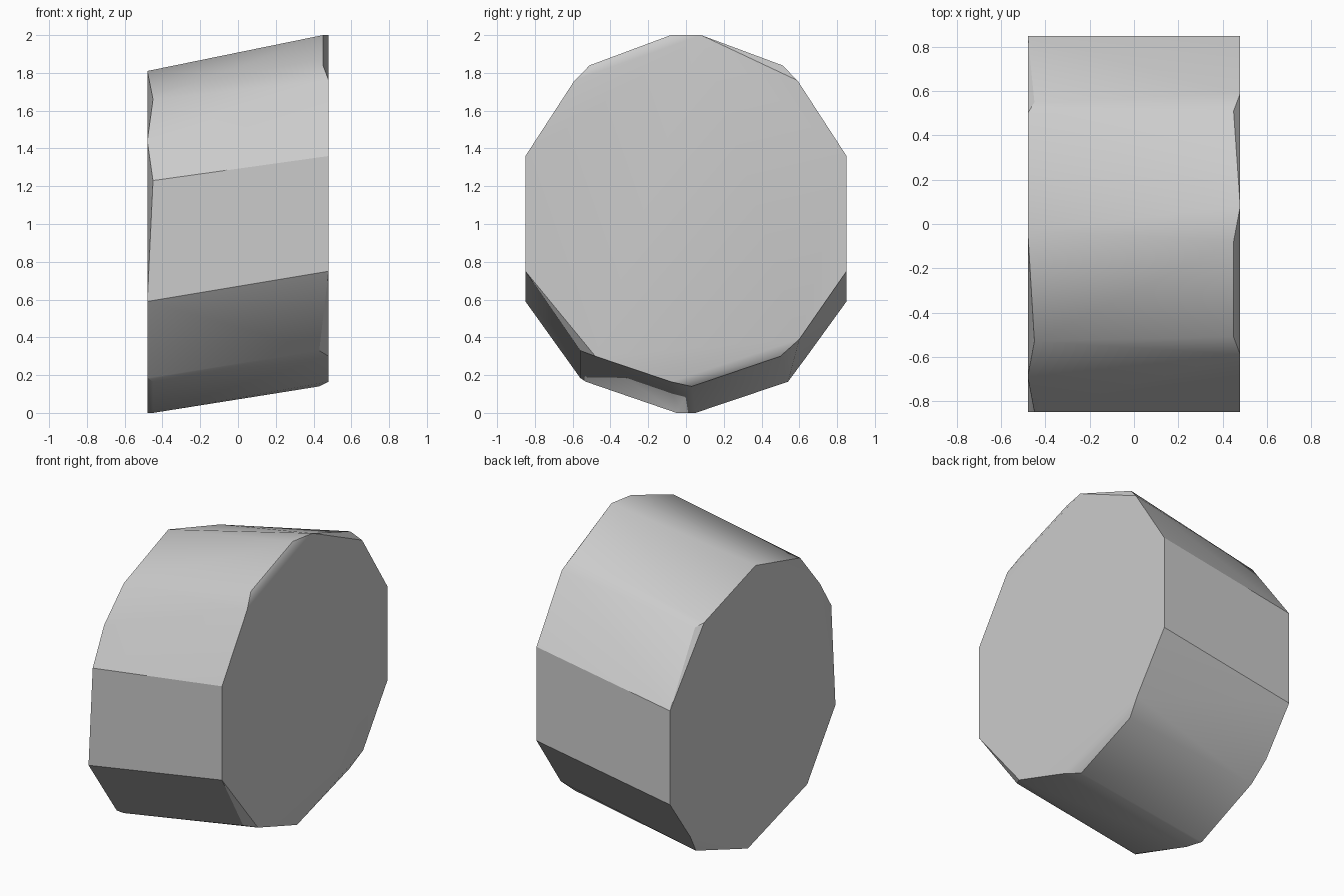
import bpy
import bmesh
import math

# Remove the default object
cube = bpy.data.objects.get("Cube")
if cube:
    bpy.data.objects.remove(cube, do_unlink=True)

HALF_WIDTH = 0.48


def make_material(name, rgb):
    mat = bpy.data.materials.new(name)
    mat.use_nodes = True
    colour = (*rgb, 1.0)
    mat.diffuse_color = colour
    mat.node_tree.nodes["Principled BSDF"].inputs["Base Color"].default_value = colour
    return mat


def make_hull(name, rims, mat):
    """Wrap a convex skin around two rims of (inset, y, z) corners."""
    bm = bmesh.new()
    for side, rim in rims:
        for inset, y, z in rim:
            bm.verts.new((side * (HALF_WIDTH - inset), y, z))
    hull = bmesh.ops.convex_hull(bm, input=bm.verts[:])
    inside = [g for g in hull["geom_interior"] if isinstance(g, bmesh.types.BMVert)]
    bmesh.ops.delete(bm, geom=inside, context="VERTS")
    # Merge the flat caps into single faces
    bmesh.ops.dissolve_limit(bm, angle_limit=math.radians(0.5),
                             verts=bm.verts[:], edges=bm.edges[:])
    bmesh.ops.recalc_face_normals(bm, faces=bm.faces[:])
    mesh = bpy.data.meshes.new(name)
    bm.to_mesh(mesh)
    bm.free()
    mesh.materials.append(mat)
    obj = bpy.data.objects.new(name, mesh)
    bpy.context.collection.objects.link(obj)
    return obj


# Corners of the higher end: inset ones are chipped back from the cap
CHIP = 0.03
DEEP = 0.05
high_rim = [
    (0, -0.85, 0.75), (0, -0.85, 1.36), (0, -0.59, 1.76), (CHIP, -0.51, 1.84),
    (CHIP, -0.08, 2), (0, 0.08, 2), (CHIP, 0.51, 1.84), (0, 0.59, 1.76),
    (0, 0.85, 1.36), (0, 0.85, 0.75), (0, 0.6, 0.39), (CHIP, 0.5, 0.3),
    (DEEP, 0.03, 0.14), (0, -0.08, 0.165), (0, -0.48, 0.3), (DEEP, -0.56, 0.33),
]

# Corners of the lower end
low_rim = [
    (0, -0.85, 0.59), (CHIP, -0.85, 1.23), (0, -0.69, 1.44), (CHIP, -0.53, 1.66),
    (0, -0.03, 1.81), (0, 0.5, 1.64), (CHIP, 0.55, 1.62), (0, 0.85, 1.2),
    (0, 0.85, 0.59), (0, 0.64, 0.3), (CHIP, 0.54, 0.165), (0, 0.05, 0),
    (CHIP, -0.05, 0), (CHIP, -0.53, 0.165), (0, -0.56, 0.185),
]

# Slanted ten-sided block
grey = make_material("light_grey", (0.6, 0.6, 0.6))
block = make_hull("slanted_block", [(1, high_rim), (-1, low_rim)], grey)

# Smooth the soft creases and keep the main edges crisp
bpy.ops.object.select_all(action="DESELECT")
block.select_set(True)
bpy.context.view_layer.objects.active = block
bpy.ops.object.shade_smooth_by_angle(angle=math.radians(30))
